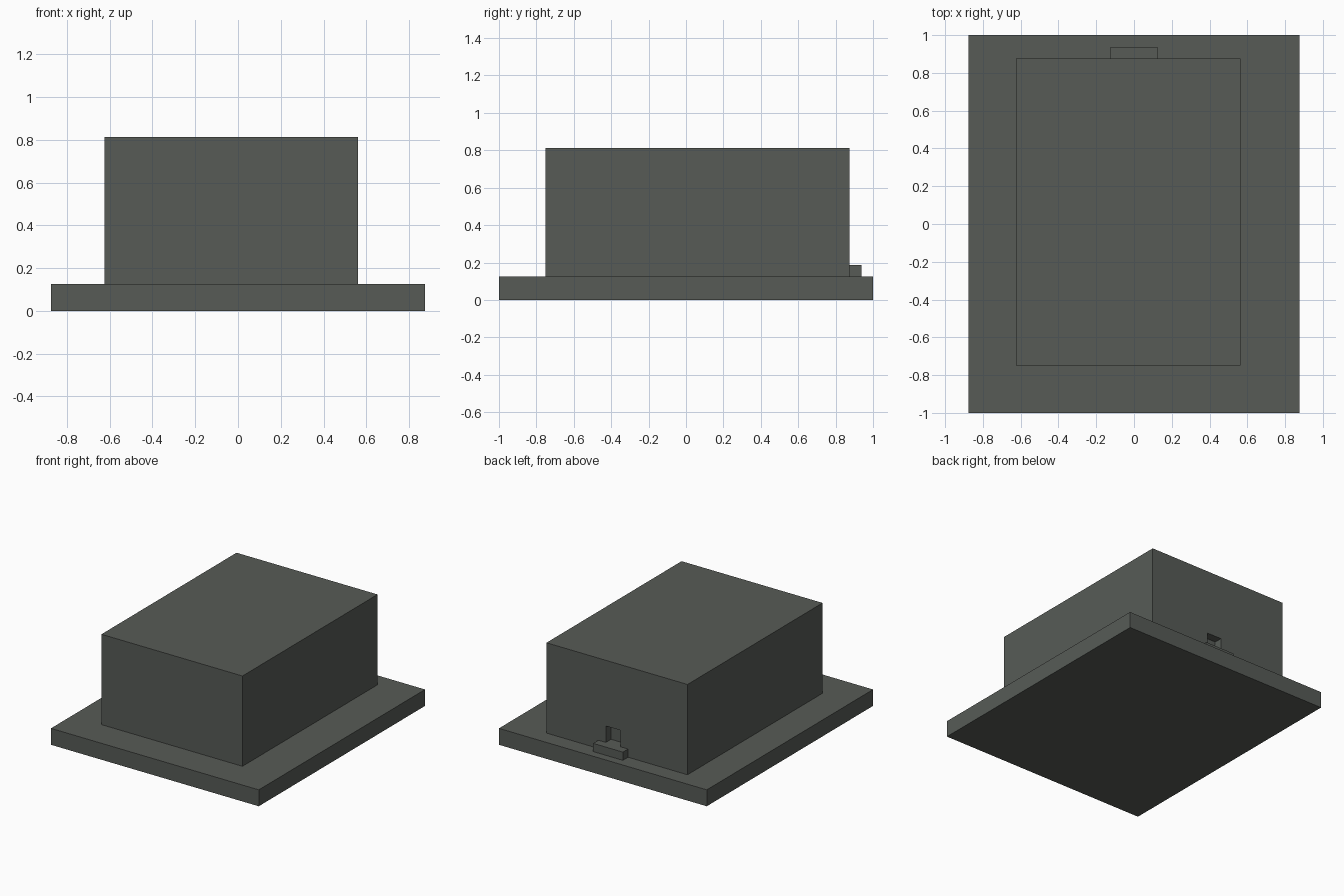
import bpy
import bmesh
from mathutils import Vector

default = bpy.data.objects.get("Cube")
if default:
    bpy.data.objects.remove(default, do_unlink=True)

U = 1 / 16  # modelling grid unit

# Single dark stone colour
stone = bpy.data.materials.new("dark grey stone")
stone.use_nodes = True
colour = (0.095, 0.105, 0.094, 1)
stone.diffuse_color = colour
bsdf = next(n for n in stone.node_tree.nodes if n.type == 'BSDF_PRINCIPLED')
bsdf.inputs["Base Color"].default_value = colour
bsdf.inputs["Roughness"].default_value = 0.9


def box(name, low, high):
    """Box between two corners given in grid units."""
    low, high = Vector(low) * U, Vector(high) * U
    bm = bmesh.new()
    bmesh.ops.create_cube(bm, size=1)
    bmesh.ops.scale(bm, vec=high - low, verts=bm.verts)
    bmesh.ops.translate(bm, vec=(low + high) / 2, verts=bm.verts)
    mesh = bpy.data.meshes.new(name)
    bm.to_mesh(mesh)
    bm.free()
    mesh.materials.append(stone)
    obj = bpy.data.objects.new(name, mesh)
    bpy.context.collection.objects.link(obj)
    return obj


# Ground slab, main block and doorstep
box("base_slab", (-14, -16, 0), (14, 16, 2))
block = box("main_block", (-10, -12, 2), (9, 14, 13))
box("doorstep", (-2, 14, 2), (2, 15, 3))

# Shallow doorway recess in the back wall
cutter = box("doorway_cutter", (-1, 13, 3), (1, 16, 5))
cutter.hide_render = True
cut = block.modifiers.new("doorway", 'BOOLEAN')
cut.operation = 'DIFFERENCE'
cut.solver = 'EXACT'
cut.object = cutter
bpy.context.view_layer.objects.active = block
bpy.ops.object.modifier_apply(modifier=cut.name)
bpy.data.objects.remove(cutter, do_unlink=True)
